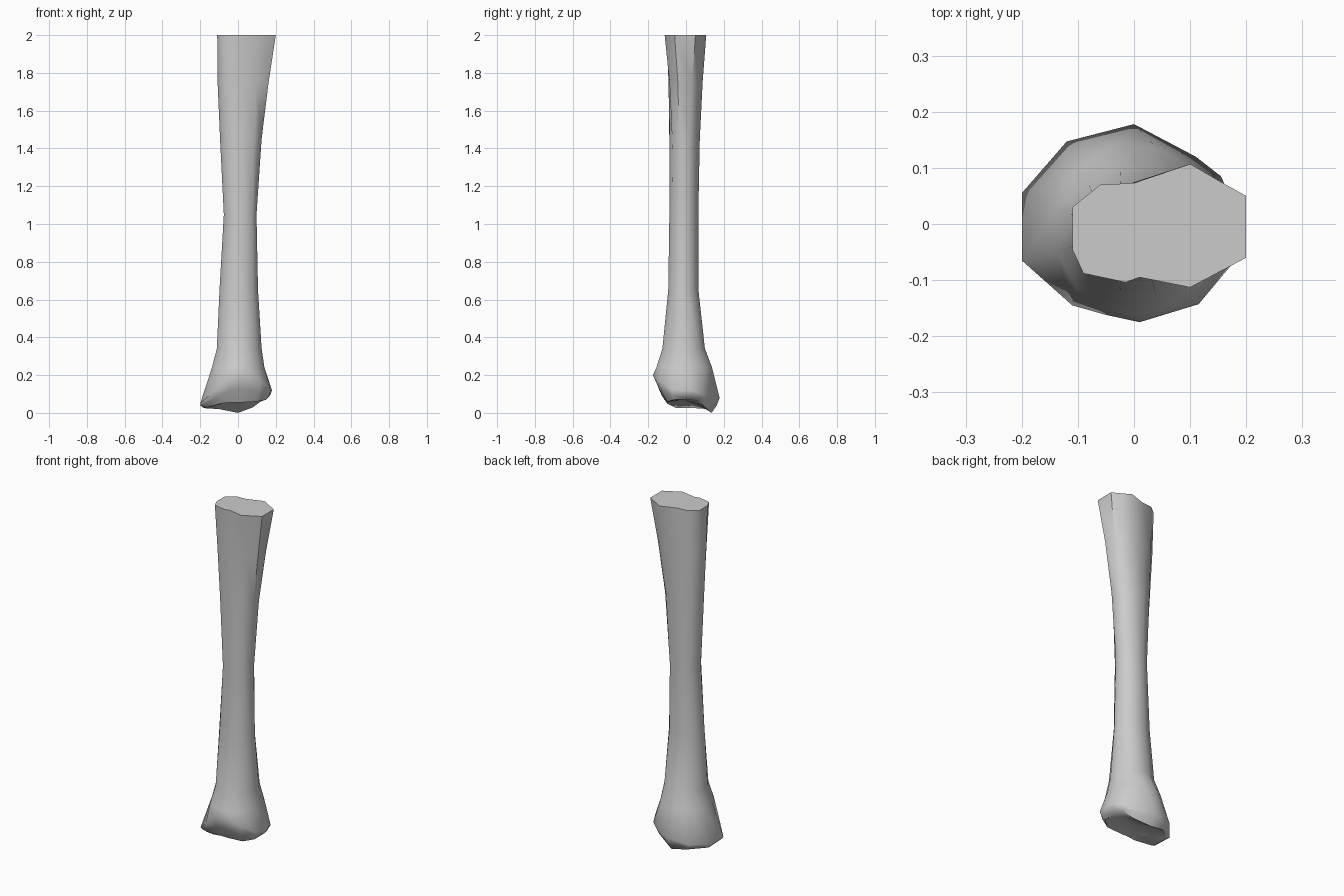
import bpy, bmesh, math

if "Cube" in bpy.data.objects:
    bpy.data.objects.remove(bpy.data.objects["Cube"])

N = 12

# irregular cut outline at the top of the shaft (x, y)
top = [(.2, -.06), (.2, .05), (.155, .075), (.1, .107), (0, .073), (-.06, .07),
       (-.11, .03), (-.11, -.045), (-.09, -.088), (-.015, -.104), (.01, -.095), (.1, -.113)]

# widest ring of the flared foot, tilted (x, y, z)
wide = [(.172, -.075, .12), (.18, .03, .12), (.155, .085, .10), (.11, .12, .09),
        (0, .178, .08), (-.12, .147, .06), (-.2, .055, .05), (-.2, -.065, .05),
        (-.11, -.145, .13), (-.05, -.162, .18), (.01, -.175, .20), (.115, -.143, .17)]

# uneven lip of the joint underneath
lip = [(.15, -.06, .07), (.15, .03, .07), (.12, .07, .06), (.08, .10, .03),
       (0, .135, 0), (-.10, .12, .02), (-.18, .05, .025), (-.17, -.05, .025),
       (-.09, -.10, .05), (-.04, -.10, .055), (.01, -.10, .055), (.10, -.10, .06)]

# shaft stations: z, x min, x max, y min, y max, blend from cut outline to oval
stations = [(1.75, -.108, .162, -.097, .088, .4),
            (1.45, -.095, .125, -.09, .073, .75),
            (1.05, -.075, .098, -.088, .065, 1),
            (.65, -.098, .106, -.094, .066, 1),
            (.34, -.112, .125, -.125, .10, 1),
            (.24, -.138, .14, -.157, .138, 1)]


def shaft_ring(z, x0, x1, y0, y1, blend):
    pts = []
    for i, (tx, ty) in enumerate(top):
        a = math.radians(30 * i - 15)
        u = (tx - .045) / .155
        v = (ty + .003) / .11
        cu = math.cos(a) / math.cos(math.radians(15))
        cv = math.sin(a) / math.cos(math.radians(15))
        u += (cu - u) * blend
        v += (cv - v) * blend
        pts.append(((x0 + x1) / 2 + u * (x1 - x0) / 2,
                    (y0 + y1) / 2 + v * (y1 - y0) / 2, z))
    return pts


# stack every ring from top to bottom
rings = [[(x, y, 2) for x, y in top]]
rings += [shaft_ring(*s) for s in stations]
rings.append(wide)
rings.append([((a[0] + b[0]) * .52, (a[1] + b[1]) * .52, (a[2] + b[2]) / 2)
              for a, b in zip(wide, lip)])
rings.append(lip)
rings.append([(x * .55, y * .55, z * .4 + .04) for x, y, z in lip])

# loft the bone
bm = bmesh.new()
loops = [[bm.verts.new(p) for p in r] for r in rings]
for up, lo in zip(loops, loops[1:]):
    for i in range(N):
        j = (i + 1) % N
        bm.faces.new((up[i], lo[i], lo[j], up[j]))
bm.faces.new(loops[0])
centre = bm.verts.new((0, 0, .065))
for i in range(N):
    bm.faces.new((loops[-1][i], centre, loops[-1][(i + 1) % N]))
bmesh.ops.recalc_face_normals(bm, faces=bm.faces)

mesh = bpy.data.meshes.new("bone_shaft")
bm.to_mesh(mesh)
bm.free()
bone = bpy.data.objects.new("bone_shaft", mesh)
bpy.context.collection.objects.link(bone)

# smooth shaft, crisp cut face
bpy.context.view_layer.objects.active = bone
bone.select_set(True)
bpy.ops.object.shade_smooth_by_angle(angle=math.radians(50))
